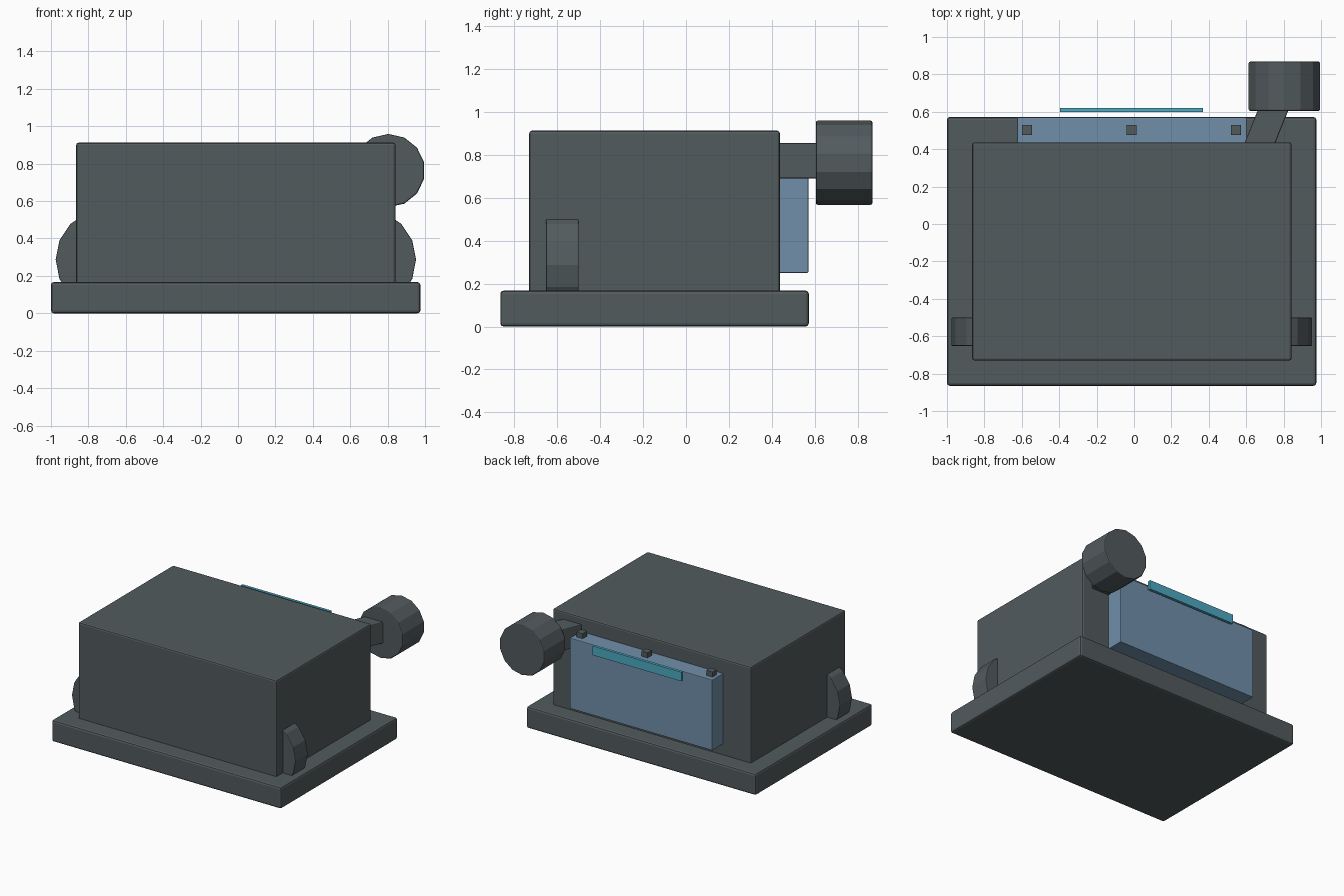
import bpy, math
from mathutils import Matrix

if "Cube" in bpy.data.objects:
    bpy.data.objects.remove(bpy.data.objects["Cube"])


def material(name, rgb):
    m = bpy.data.materials.new(name)
    m.diffuse_color = (*rgb, 1)
    m.use_nodes = True
    m.node_tree.nodes["Principled BSDF"].inputs["Base Color"].default_value = m.diffuse_color
    return m


GREY = material("dark grey", (0.085, 0.104, 0.111))
BLUE = material("steel blue", (0.165, 0.275, 0.402))
CYAN = material("cyan", (0.075, 0.40, 0.54))


def finish(ob, name, mat, bevel):
    ob.name = name
    ob.data.materials.append(mat)
    if bevel:
        mod = ob.modifiers.new("bevel", 'BEVEL')
        mod.width = bevel
        mod.segments = 2
        mod.limit_method = 'ANGLE'
        mod.angle_limit = math.radians(40)
    return ob


def box(name, lo, hi, mat, bevel=0.0):
    bpy.ops.mesh.primitive_cube_add(size=1)
    ob = bpy.context.object
    size = [b - a for a, b in zip(lo, hi)]
    mid = [(a + b) / 2 for a, b in zip(lo, hi)]
    ob.data.transform(Matrix.Translation(mid) @ Matrix.Diagonal((*size, 1)))
    return finish(ob, name, mat, bevel)


def disc(name, x, z, r, y0, y1, sides, turn, bevel=0.0):
    # cylinder lying along the y axis
    bpy.ops.mesh.primitive_cylinder_add(vertices=sides, radius=r, depth=y1 - y0)
    ob = bpy.context.object
    ob.data.transform(Matrix.Translation((x, (y0 + y1) / 2, z))
                      @ Matrix.Rotation(math.pi / 2, 4, 'X')
                      @ Matrix.Rotation(turn, 4, 'Z'))
    return finish(ob, name, GREY, bevel)


# Base plate and main housing
box("base_plate", (-1.0, -0.865, 0.0), (0.975, 0.572, 0.167), GREY, 0.015)
box("housing", (-0.865, -0.73, 0.1), (0.842, 0.437, 0.912), GREY, 0.012)

# Side wheels, partly sunk into the housing
for side, x in (("left", -0.705), ("right", 0.682)):
    disc(side + "_wheel", x, 0.287, 0.27, -0.652, -0.5, 16, 0, 0.005)

# Rear panel with studs along its top and a thin strip behind it
box("rear_panel", (-0.625, 0.38, 0.25), (0.602, 0.57, 0.80), BLUE, 0.005)
for i, x in enumerate((-0.572, -0.013, 0.545)):
    box("stud_%d" % (i + 1), (x - 0.027, 0.475, 0.78), (x + 0.027, 0.53, 0.84), GREY, 0.004)
box("rear_strip", (-0.395, 0.598, 0.747), (0.37, 0.62, 0.818), CYAN)

# Slanted arm carrying the knob: a box sheared sideways along y
arm = box("knob_arm", (-0.082, -0.12, 0.69), (0.082, 0.12, 0.855), GREY, 0.006)
for v in arm.data.vertices:
    v.co.x += 0.71 + v.co.y * 0.4
    v.co.y += 0.525

# Knob
disc("knob", 0.804, 0.763, 0.196, 0.605, 0.868, 14, 0, 0.008)
